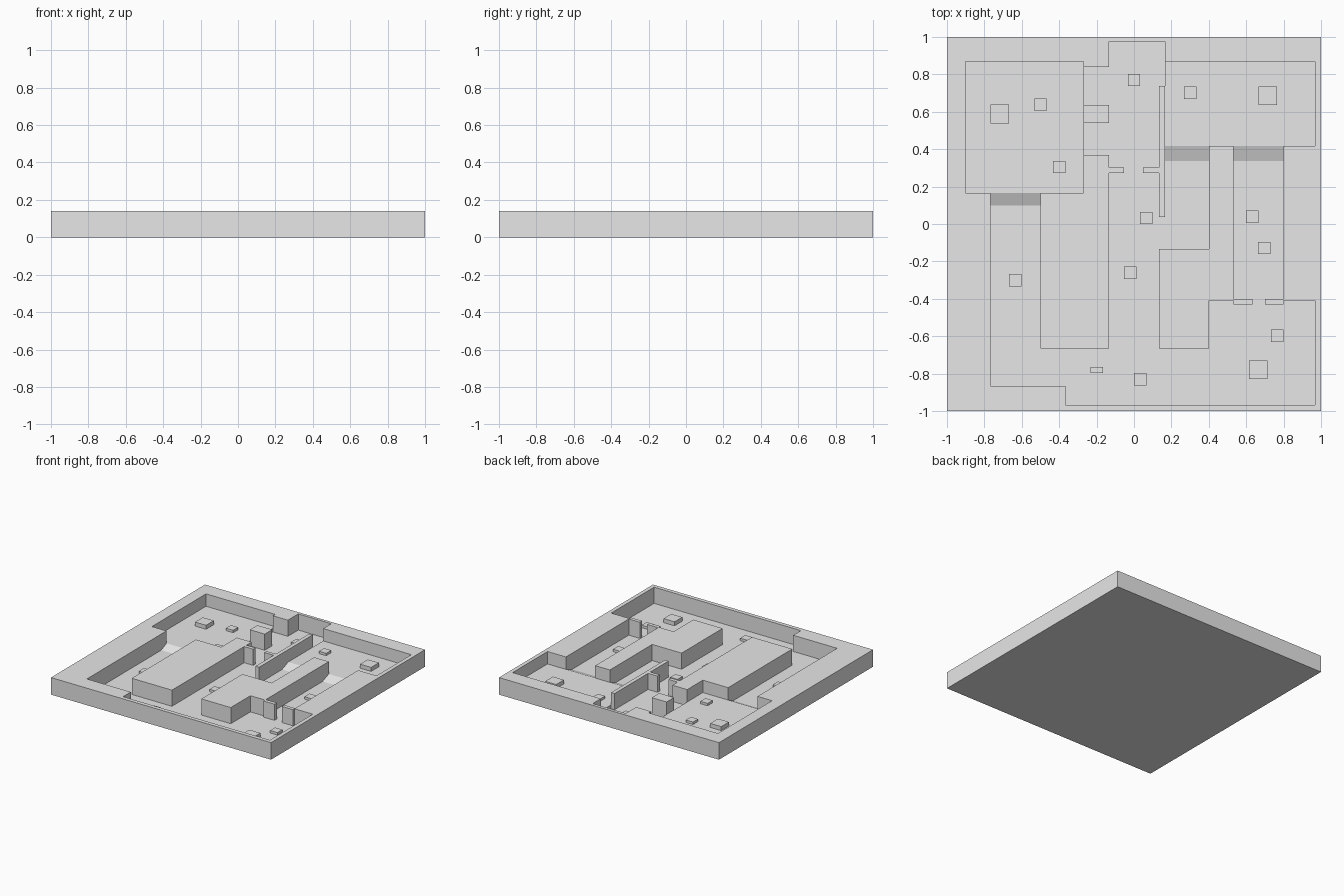
import bpy
import bmesh

if "Cube" in bpy.data.objects:
    bpy.data.objects.remove(bpy.data.objects["Cube"], do_unlink=True)

TOP = 0.14      # wall height
LOW = 0.007     # lower floor level
HIGH = 0.038    # raised room level

grey = bpy.data.materials.new("plain_grey")
grey.use_nodes = True
grey.diffuse_color = (0.8, 0.8, 0.8, 1)
grey.node_tree.nodes["Principled BSDF"].inputs["Base Color"].default_value = (0.8, 0.8, 0.8, 1)


def prism(name, outline, start, depth):
    """Extrude a closed outline of 3D points built by the 'start' rule along the depth vector."""
    bm = bmesh.new()
    face = bm.faces.new([bm.verts.new(start(*p)) for p in outline])
    moved = bmesh.ops.extrude_face_region(bm, geom=[face])["geom"]
    verts = [v for v in moved if isinstance(v, bmesh.types.BMVert)]
    bmesh.ops.translate(bm, verts=verts, vec=depth)
    bmesh.ops.recalc_face_normals(bm, faces=bm.faces)
    mesh = bpy.data.meshes.new(name)
    bm.to_mesh(mesh)
    bm.free()
    mesh.materials.append(grey)
    obj = bpy.data.objects.new(name, mesh)
    bpy.context.collection.objects.link(obj)
    return obj


def plan(name, outline, z0, z1):
    return prism(name, outline, lambda x, y: (x, y, z0), (0, 0, z1 - z0))


def block(name, x0, x1, y0, y1, z0=LOW, z1=TOP):
    return plan(name, [(x0, y0), (x1, y0), (x1, y1), (x0, y1)], z0, z1)


def ramp(name, x0, x1, y0, y1):
    """Wedge rising towards +y, from the lower floor to the raised one."""
    side = [(y0, LOW), (y1, LOW), (y1, HIGH)]
    return prism(name, side, lambda y, z: (x0, y, z), (x1 - x0, 0, 0))


# Solid base with the connected rooms sunk into it
base = block("outer_walls", -1, 1, -1, 1, 0, TOP)
rooms = [(-.9, .87), (-.27, .87), (-.27, .84), (-.135, .84), (-.135, .975),
         (.165, .975), (.165, .87), (.967, .87), (.967, .417), (.8, .417),
         (.8, -.41), (.967, -.41), (.967, -.967), (-.367, -.967),
         (-.367, -.867), (-.767, -.867), (-.767, .167), (-.9, .167)]
cutter = plan("room_cutter", rooms, LOW, TOP + 0.1)
cut = base.modifiers.new("sunken_rooms", "BOOLEAN")
cut.operation = "DIFFERENCE"
cut.solver = "EXACT"
cut.object = cutter
bpy.context.view_layer.objects.active = base
bpy.ops.object.modifier_apply(modifier=cut.name)
bpy.data.objects.remove(cutter, do_unlink=True)

# Raised rooms and the ramps leading up to them
block("raised_floor_right", -.9, -.27, .167, .87, LOW, HIGH)
block("raised_floor_left", .165, .967, .417, .87, LOW, HIGH)
ramp("ramp_right", -.767, -.5, .1, .167)
ramp("ramp_middle", .165, .4, .337, .417)
ramp("ramp_left", .533, .8, .337, .417)

# Thick inner walls
plan("inner_wall_right", [(-.5, -.665), (-.135, -.665), (-.135, .37), (-.27, .37),
                          (-.27, .167), (-.5, .167)], LOW, TOP)
plan("inner_wall_left", [(.133, -.665), (.4, -.665), (.4, -.41), (.533, -.41),
                         (.533, .417), (.4, .417), (.4, -.133), (.133, -.133)], LOW, TOP)
block("pillar", -.27, -.135, .54, .637)
block("thin_wall", .133, .165, .037, .737)

# Doorway jambs
for i, (x0, x1, y0, y1) in enumerate([(-.135, -.053, .273, .302), (.047, .133, .273, .302),
                                      (.533, .633, -.43, -.4), (.7, .8, -.43, -.4)]):
    block(f"door_jamb_{i + 1}", x0, x1, y0, y1)


# Crates standing on the floors
def crates(name, spots, floor, width, depth, height):
    for i, (x, y) in enumerate(spots):
        block(f"{name}_{i + 1}", x - width / 2, x + width / 2,
              y - depth / 2, y + depth / 2, floor, floor + height)


crates("large_crate_raised", [(-.717, .588), (.715, .685)], HIGH, .1, .1, .033)
crates("large_crate_low", [(.665, -.78)], LOW, .1, .1, .033)
crates("small_crate_raised", [(-.5, .637), (-.4, .305), (.3, .702)], HIGH, .066, .066, .02)
crates("small_crate_low", [(0, .77), (.065, .032), (.633, .038), (.697, -.128), (-.02, -.26),
                           (-.635, -.3), (.033, -.83), (.766, -.597)], LOW, .066, .066, .02)
crates("narrow_crate", [(-.2, -.78)], LOW, .066, .033, .02)
